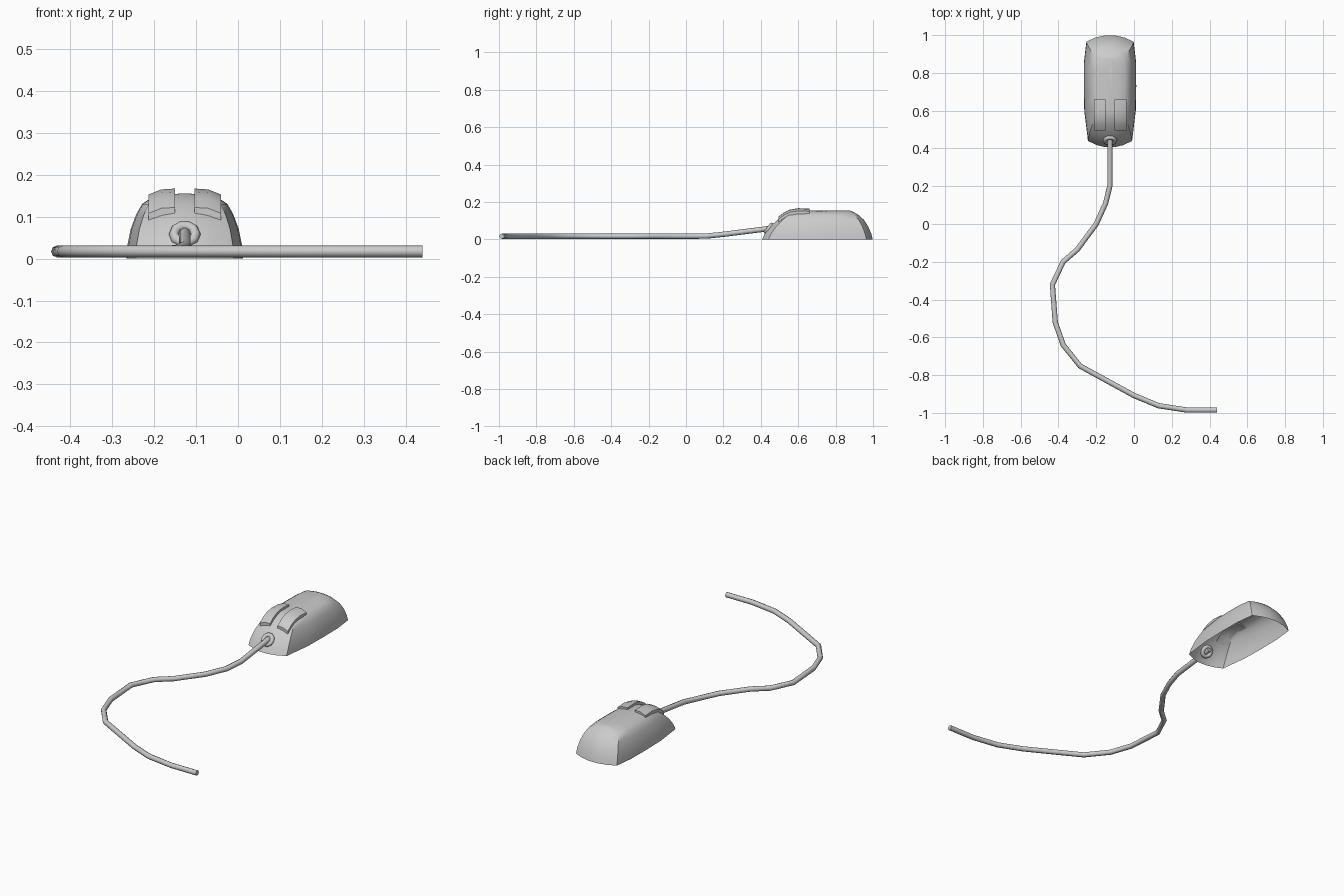
import bpy, bmesh, math

if "Cube" in bpy.data.objects:
    bpy.data.objects.remove(bpy.data.objects["Cube"])

CX = -0.127  # centre line of the mouse


def finish(name, bm, angle=35):
    bmesh.ops.recalc_face_normals(bm, faces=bm.faces[:])
    mesh = bpy.data.meshes.new(name)
    bm.to_mesh(mesh)
    bm.free()
    ob = bpy.data.objects.new(name, mesh)
    bpy.context.collection.objects.link(ob)
    bpy.ops.object.select_all(action='DESELECT')
    ob.select_set(True)
    bpy.context.view_layer.objects.active = ob
    bpy.ops.object.shade_smooth_by_angle(angle=math.radians(angle))
    return ob


def loft(bm, rings, closed=True):
    for a, b in zip(rings, rings[1:]):
        n = len(a)
        for i in range(n if closed else n - 1):
            j = (i + 1) % n
            bm.faces.new((a[i], a[j], b[j], b[i]))


# Body shell, open underneath: stacked outlines (z, half width, front y, back y)
levels = [(0, .139, .405, 1.0), (.03, .137, .42, .992), (.07, .129, .45, .975),
          (.105, .116, .488, .952), (.13, .102, .525, .925), (.145, .08, .555, .9),
          (.152, .045, .58, .885), (.155, .012, .595, .875)]
steps = [-1, -.6, -.2, .2, .6, 1]
bm = bmesh.new()
rings = []
for z, hw, yf, yb in levels:
    bow = .25 * hw
    pts = [(s * hw * .84, yf + bow * s * s) for s in steps]
    y0, y1 = yf + bow, yb - bow
    sides = [(.3, .98), (.55, 1), (.8, .99)]
    pts += [(hw * w, y0 + (y1 - y0) * t) for t, w in sides]
    pts += [(-s * hw * .9, yb - bow * s * s) for s in steps]
    pts += [(-hw * w, y0 + (y1 - y0) * t) for t, w in reversed(sides)]
    rings.append([bm.verts.new((CX + x, y, z)) for x, y in pts])
loft(bm, rings)
bm.faces.new(rings[-1])
finish("mouse_body", bm)

# Two click buttons: curved strips with a lowered outer edge
profile = [(.495, .122), (.525, .145), (.555, .159), (.6, .167), (.66, .164)]
for side, label in ((-1, "left"), (1, "right")):
    bm = bmesh.new()
    rings = []
    for y, z in profile:
        section = [(.023, z), (.056, z - .002), (.086, z - .014),
                   (.086, z - .03), (.056, z - .02), (.023, z - .018)]
        rings.append([bm.verts.new((CX + side * x, y, h)) for x, h in section])
    loft(bm, rings)
    bm.faces.new(rings[0])
    bm.faces.new(rings[-1])
    finish(label + "_button", bm)

# Cable collar on the sloping nose
bpy.ops.mesh.primitive_torus_add(major_segments=10, minor_segments=8,
                                 major_radius=.026, minor_radius=.012,
                                 location=(CX, .443, .058),
                                 rotation=(math.radians(53), 0, 0))
bpy.context.object.name = "cable_collar"
bpy.ops.object.shade_smooth_by_angle(angle=math.radians(50))

# Cable: octagonal tube along a polyline
path = [(.44, -.985, .017), (.28, -.985, .017), (.13, -.962, .017), (0, -.908, .017),
        (-.13, -.837, .017), (-.285, -.752, .017), (-.375, -.64, .017),
        (-.417, -.52, .017), (-.432, -.32, .017), (-.375, -.2, .017),
        (-.3, -.135, .017), (-.2, 0, .017), (-.15, .11, .018),
        (CX, .205, .028), (CX, .42, .055), (CX, .465, .062)]
curve = bpy.data.curves.new("cable", 'CURVE')
curve.dimensions = '3D'
curve.bevel_depth = .014
curve.bevel_resolution = 2
curve.use_fill_caps = True
spline = curve.splines.new('POLY')
spline.points.add(len(path) - 1)
for p, co in zip(spline.points, path):
    p.co = (*co, 1)
cable = bpy.data.objects.new("cable", curve)
bpy.context.collection.objects.link(cable)
